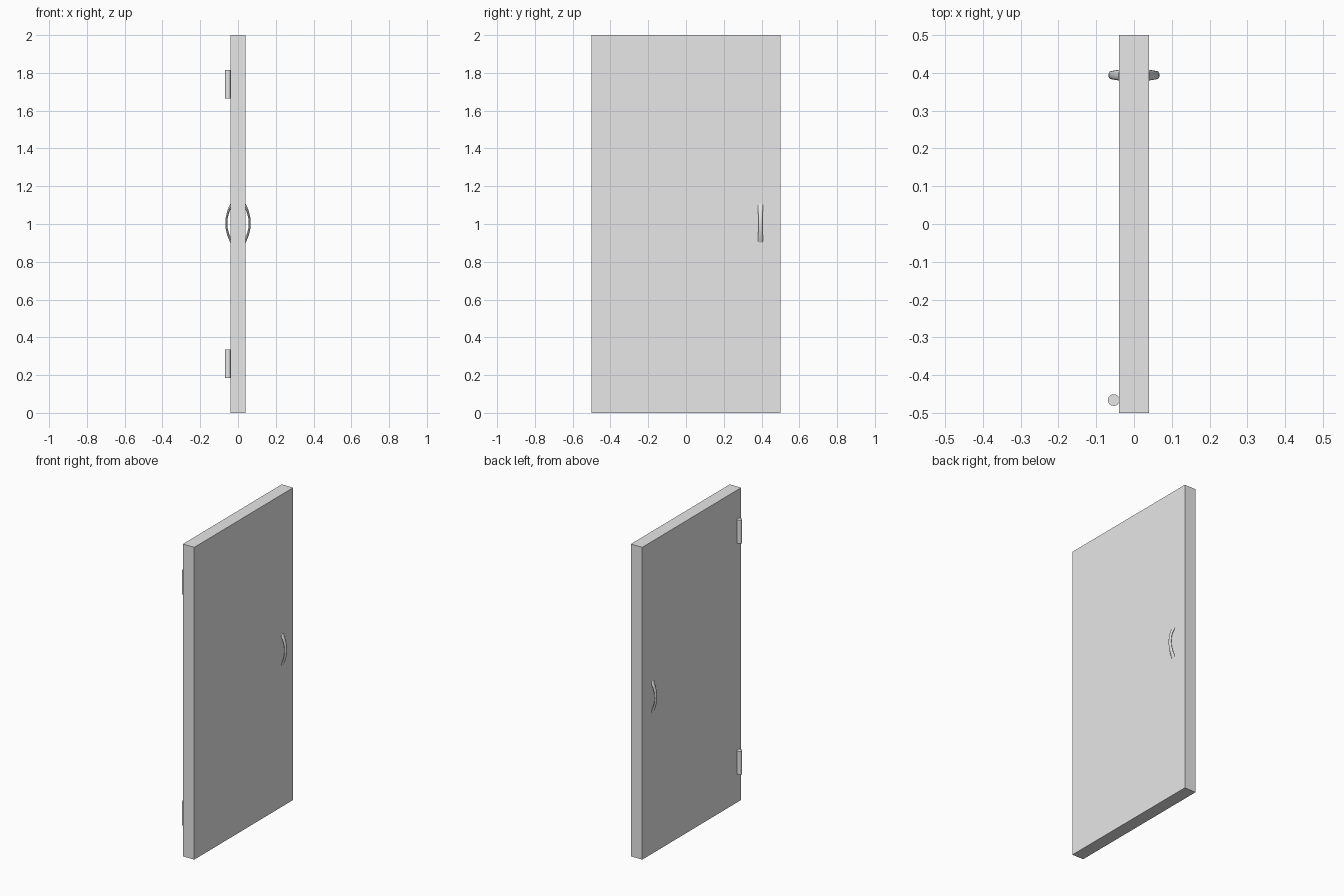
import bpy, bmesh, math
from mathutils import Vector

if "Cube" in bpy.data.objects:
    bpy.data.objects.remove(bpy.data.objects["Cube"])

grey = bpy.data.materials.new("plain_grey")
grey.use_nodes = True
GREY = (0.8, 0.8, 0.8, 1)
grey.diffuse_color = GREY
grey.node_tree.nodes["Principled BSDF"].inputs["Base Color"].default_value = GREY


def add_object(name, bm, smooth=False):
    bmesh.ops.recalc_face_normals(bm, faces=bm.faces)
    mesh = bpy.data.meshes.new(name)
    bm.to_mesh(mesh)
    bm.free()
    mesh.materials.append(grey)
    obj = bpy.data.objects.new(name, mesh)
    bpy.context.collection.objects.link(obj)
    if smooth:
        bpy.ops.object.select_all(action='DESELECT')
        obj.select_set(True)
        bpy.context.view_layer.objects.active = obj
        bpy.ops.object.shade_smooth_by_angle(angle=math.radians(40))


# Door slab
bm = bmesh.new()
bmesh.ops.create_cube(bm, size=1)
bmesh.ops.scale(bm, vec=(0.08, 1, 2), verts=bm.verts)
bmesh.ops.translate(bm, vec=(0, 0, 1), verts=bm.verts)
add_object("door_panel", bm)

# Hinge barrels beside the hinge edge
for name, z in (("lower_hinge", 0.26), ("upper_hinge", 1.74)):
    bm = bmesh.new()
    bmesh.ops.create_cone(bm, cap_ends=True, segments=16,
                          radius1=0.0155, radius2=0.0155, depth=0.15)
    bmesh.ops.translate(bm, vec=(-0.0535, -0.466, z), verts=bm.verts)
    add_object(name, bm, smooth=True)


# Bowed pull handle: an oval section swept along an arc, flared at its ends
def handle(name, side):
    bm = bmesh.new()
    rings, steps, sides = [], 16, 12
    for i in range(steps + 1):
        t = 2 * i / steps - 1
        centre = Vector((0.062 - 0.027 * t * t, 0.394, 1.004 + 0.098 * t))
        tangent = Vector((-0.054 * t, 0, 0.098)).normalized()
        outward = Vector((tangent.z, 0, -tangent.x))
        wide = 0.0105 + 0.0045 * t * t
        thick = 0.0055 + 0.0015 * t * t
        ring = []
        for k in range(sides):
            a = math.tau * k / sides
            p = centre + outward * thick * math.cos(a)
            p.y += wide * math.sin(a)
            p.x *= side
            ring.append(bm.verts.new(p))
        rings.append(ring)
    for low, high in zip(rings, rings[1:]):
        for k in range(sides):
            n = (k + 1) % sides
            bm.faces.new((low[k], low[n], high[n], high[k]))
    bm.faces.new(rings[0])
    bm.faces.new(rings[-1])
    add_object(name, bm, smooth=True)


handle("left_handle", 1)
handle("right_handle", -1)
